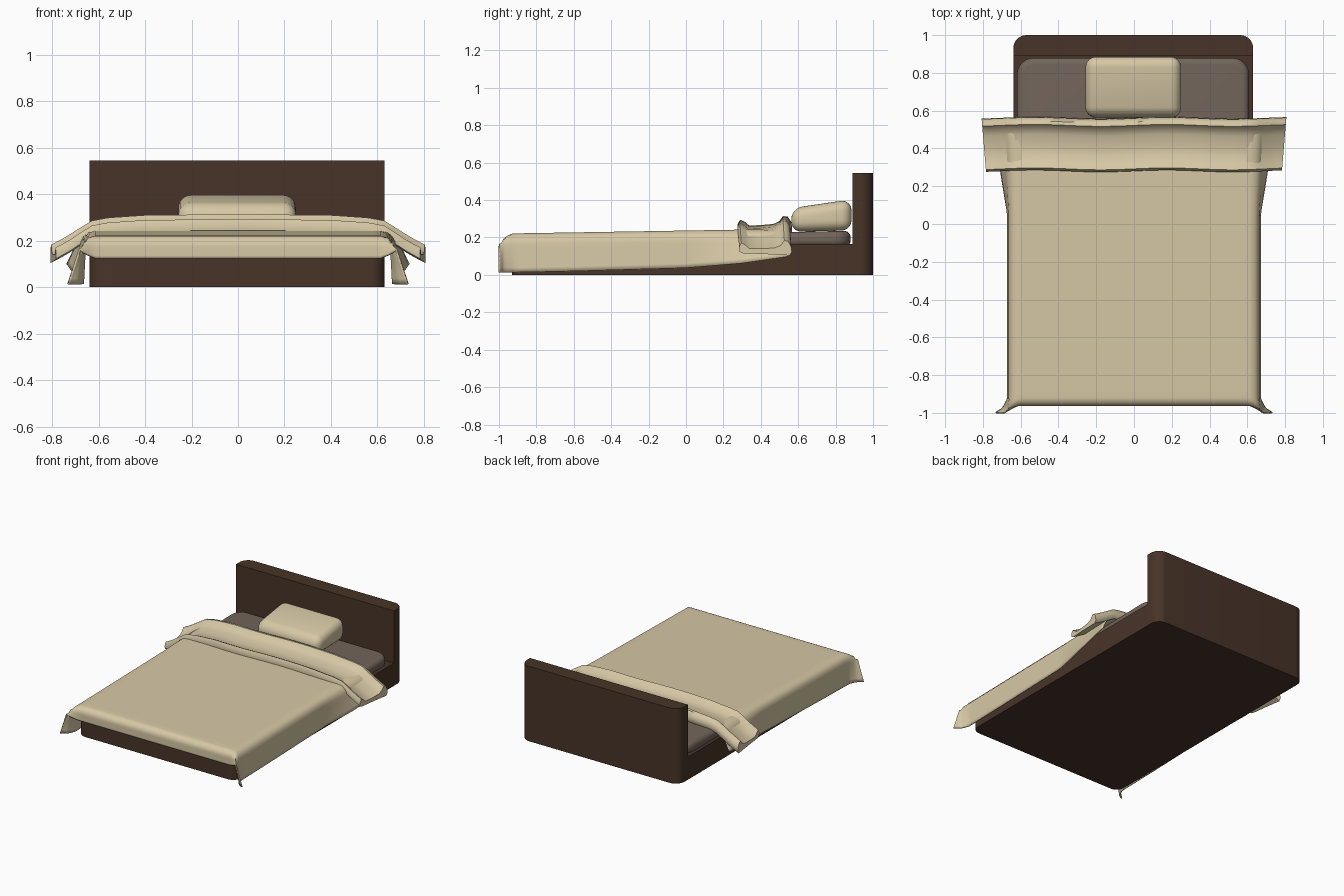
import bpy, bmesh, math

if "Cube" in bpy.data.objects:
    bpy.data.objects.remove(bpy.data.objects["Cube"])

def material(name, rgb):
    m = bpy.data.materials.new(name)
    m.diffuse_color = (*rgb, 1)
    m.use_nodes = True
    m.node_tree.nodes["Principled BSDF"].inputs["Base Color"].default_value = m.diffuse_color
    return m

WOOD = material("dark_wood", (0.065, 0.034, 0.021))
CLOTH = material("cream_cloth", (0.68, 0.58, 0.38))
GREY = material("mattress_grey", (0.17, 0.13, 0.105))

def finish(name, bm, mat, angle=40):
    bmesh.ops.recalc_face_normals(bm, faces=bm.faces)
    me = bpy.data.meshes.new(name)
    bm.to_mesh(me)
    bm.free()
    ob = bpy.data.objects.new(name, me)
    bpy.context.collection.objects.link(ob)
    me.materials.append(mat)
    bpy.ops.object.select_all(action='DESELECT')
    ob.select_set(True)
    bpy.context.view_layer.objects.active = ob
    bpy.ops.object.shade_smooth_by_angle(angle=math.radians(angle))
    return ob

def slab(name, x, y0, y1, h, r_front, r_back):
    """Vertical prism with rounded corners in plan."""
    bm = bmesh.new()
    pts = []
    for sx, y, r, start in ((1, y0, r_front, -90), (1, y1, r_back, 0),
                            (-1, y1, r_back, 90), (-1, y0, r_front, 180)):
        cy = y + r if y == y0 else y - r
        for k in range(9 if r else 1):
            a = math.radians(start + k * 90 / 8)
            pts.append((sx * (x - r) + r * math.cos(a) - 0.004, cy + r * math.sin(a)))
    f = bm.faces.new([bm.verts.new((px, py, 0)) for px, py in pts])
    top = bmesh.ops.extrude_face_region(bm, geom=[f])
    for v in top["geom"]:
        if isinstance(v, bmesh.types.BMVert):
            v.co.z = h
    return finish(name, bm, WOOD)

def soft_box(name, lo, hi, r, mat, reshape, r_plan=0):
    """Box with rounded edges, bent by reshape(co)."""
    bm = bmesh.new()
    bmesh.ops.create_cube(bm, size=1)
    for v in bm.verts:
        v.co = [(lo[i] + hi[i]) / 2 + v.co[i] * (hi[i] - lo[i]) for i in range(3)]
    if r_plan:
        up = [e for e in bm.edges if abs(e.verts[0].co.z - e.verts[1].co.z) > 1e-4]
        bmesh.ops.bevel(bm, geom=up, offset=r_plan, segments=6, profile=0.5, affect='EDGES')
    rim = [e for e in bm.edges if not r_plan or
           abs(e.verts[0].co.z - e.verts[1].co.z) < 1e-4]
    bmesh.ops.bevel(bm, geom=rim, offset=r, segments=6, profile=0.5, affect='EDGES')
    for v in bm.verts:
        reshape(v.co)
    return finish(name, bm, mat, 60)

def grid_mesh(rows, closed=False):
    bm = bmesh.new()
    vs = [[bm.verts.new(p) for p in row] for row in rows]
    n = len(vs[0])
    for a, b in zip(vs, vs[1:]):
        for j in range(n if closed else n - 1):
            k = (j + 1) % n
            bm.faces.new((a[j], a[k], b[k], b[j]))
    if closed:
        bm.faces.new(vs[0])
        bm.faces.new(vs[-1])
    return bm

def lerp_table(t, table):
    for (a, va), (b, vb) in zip(table, table[1:]):
        if t <= b:
            return va + (vb - va) * max(0, (t - a) / (b - a))
    return table[-1][1]

# Frame
slab("bed_base", 0.635, -0.93, 1.0, 0.165, 0.06, 0.07)
slab("headboard", 0.635, 0.89, 1.0, 0.545, 0, 0.07)

# Mattress, slightly lower at the foot
def slope(co):
    if co.z > 0.19:
        co.z -= 0.04 * (0.88 - co.y) / 1.78
soft_box("mattress", (-0.62, -0.9, 0.15), (0.61, 0.88, 0.236), 0.035, GREY, slope, 0.09)

# Pillow, thicker towards the headboard
def wedge(co):
    t = (co.y - 0.56) / 0.325
    if co.z > 0.3:
        co.z -= 0.04 * (1 - t)
        co.z += 0.008 * math.sin(math.pi * t)
    co.z += 0.008 * t
soft_box("pillow", (-0.257, 0.563, 0.23), (0.25, 0.885, 0.392), 0.055, CLOTH, wedge)

# Blanket draped over the foot and both sides
R = 0.04
def bend(o):
    if o <= 0:
        return 0, 0
    if o < R * math.pi / 2:
        return R * math.sin(o / R), R * (1 - math.cos(o / R))
    return R, R + o - R * math.pi / 2

HEM = ((-1, 0.012), (-0.6, 0.02), (0, 0.037), (0.3, 0.062), (0.56, 0.1))
FLARE = ((-1, 0.012), (0.05, 0.012), (0.28, 0.05), (0.56, 0.08))
OY = 0.115
def drape(u, b):
    """u in -1..1 across the bed, b along it (below -0.92 hangs over the foot)."""
    oy = max(0, -b - 0.92)
    hy, dy = bend(oy)
    y = max(b, -0.92) - hy
    top = 0.217 + 0.02 * (y + 0.93) / 1.2
    full = top - lerp_table(y, HEM) - R + R * math.pi / 2
    s, au = (1 if u >= 0 else -1), abs(u)
    a = au / 0.7 * 0.615 if au < 0.7 else 0.615 + (au - 0.7) / 0.3 * full
    ox = max(0, a - 0.615)
    hx, dx = bend(ox)
    p, q = ox / full, min(1, oy / OY)
    x = min(a, 0.615) + hx + p * lerp_table(y, FLARE) + 0.065 * p * q
    y -= 0.04 * q * min(1, ox / 0.07)
    z = top - max(dx, dy * (1 - 0.4 * min(1, ox / 0.07)))
    return (s * x, y, z)

us = [-1 + i / 30 for i in range(61)]
bs = [-0.92 - OY + OY * i / 10 for i in range(10)] + [-0.92 + 1.47 * i / 40 for i in range(41)]
blanket = finish("blanket", grid_mesh([[drape(u, b) for u in us] for b in bs]), CLOTH, 60)
sol = blanket.modifiers.new("thickness", 'SOLIDIFY')
sol.thickness = 0.009
sol.offset = 0

# Turned-down sheet: closed fold profile (y, z) swept across the bed, ends drooping
PROFILE = ((0.30, 0.238), (0.282, 0.245), (0.28, 0.27), (0.292, 0.293), (0.31, 0.285),
           (0.335, 0.264), (0.4, 0.266), (0.47, 0.273), (0.503, 0.288), (0.522, 0.314),
           (0.54, 0.312), (0.558, 0.285), (0.562, 0.255), (0.55, 0.236), (0.42, 0.238))
DROOP = ((0, 0), (0.4, 0.004), (0.56, 0.015), (0.63, 0.028), (0.68, 0.058), (0.74, 0.095), (0.8, 0.125))
rows = []
for i in range(49):
    x = -0.795 + 1.59 * i / 48
    d = lerp_table(abs(x), DROOP)
    e = max(0, (abs(x) - 0.62) / 0.18)
    rows.append([(x + 0.012 * e * (1 if x > 0 else -1) * (py - 0.42) / 0.14,
                  py + 0.005 * math.sin(9 * x), pz - d - 0.01 * e * (py - 0.3) / 0.26)
                 for py, pz in PROFILE])
finish("folded_sheet", grid_mesh(rows, True), CLOTH, 50)
